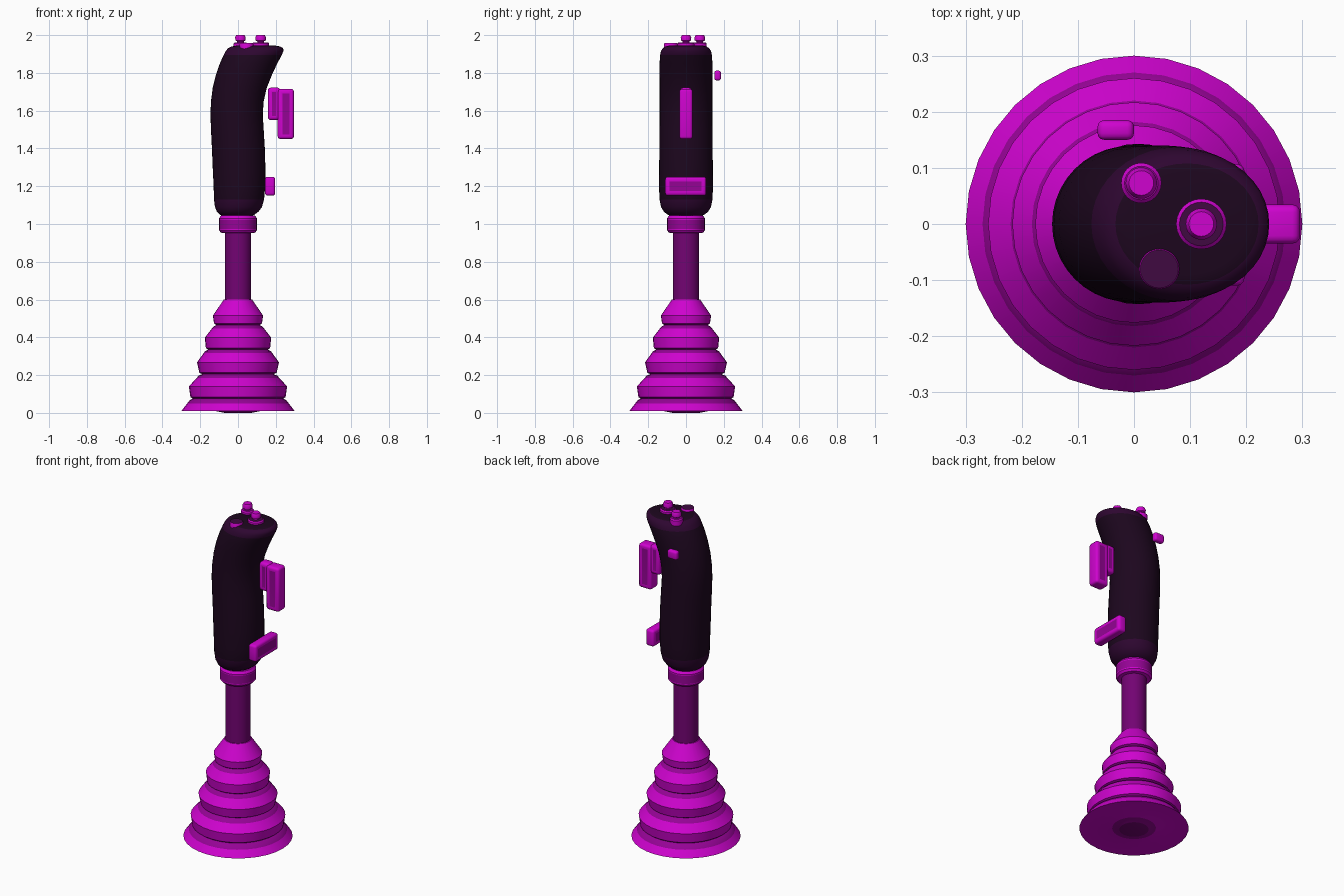
import bpy, bmesh, math
from mathutils import Vector

if "Cube" in bpy.data.objects:
    bpy.data.objects.remove(bpy.data.objects["Cube"])


def material(name, rgb):
    m = bpy.data.materials.new(name)
    m.diffuse_color = (*rgb, 1)
    m.use_nodes = True
    m.node_tree.nodes["Principled BSDF"].inputs["Base Color"].default_value = m.diffuse_color
    return m


MAGENTA = material("magenta", (0.62, 0.001, 0.62))
MID = material("mid magenta", (0.30, 0.001, 0.30))
PURPLE = material("deep purple", (0.17, 0.001, 0.17))
PLUM = material("dark plum", (0.05, 0.003, 0.053))
TINT = material("purple tint", (0.027, 0.002, 0.03))
BLACK = material("purple black", (0.012, 0.002, 0.013))


def finish(name, bm, mats, angle=35):
    bmesh.ops.recalc_face_normals(bm, faces=bm.faces[:])
    me = bpy.data.meshes.new(name)
    bm.to_mesh(me)
    bm.free()
    for m in mats:
        me.materials.append(m)
    ob = bpy.data.objects.new(name, me)
    bpy.context.collection.objects.link(ob)
    bpy.ops.object.select_all(action='DESELECT')
    ob.select_set(True)
    bpy.context.view_layer.objects.active = ob
    bpy.ops.object.shade_smooth_by_angle(angle=math.radians(angle))
    return ob


def loft(name, rings, mats, sides=32, angle=35, rule=lambda z, r: 0):
    """Capped stack of ellipses (z, centre x, centre y, half x, half y).
    rule(height, radius) at the middle of each band picks its material."""
    bm = bmesh.new()
    loops = []
    for z, cx, cy, rx, ry in rings:
        loops.append([bm.verts.new((cx + rx * math.cos(a), cy + ry * math.sin(a), z))
                      for a in (2 * math.pi * i / sides for i in range(sides))])
    for k, (lo, hi) in enumerate(zip(loops, loops[1:])):
        slot = rule((rings[k][0] + rings[k + 1][0]) / 2, (rings[k][3] + rings[k + 1][3]) / 2)
        for i in range(sides):
            j = (i + 1) % sides
            bm.faces.new((lo[i], lo[j], hi[j], hi[i])).material_index = slot
    for loop, z in ((loops[0][::-1], rings[0][0]), (loops[-1], rings[-1][0])):
        bm.faces.new(loop).material_index = rule(z, 0)
    return finish(name, bm, mats, angle)


def lathe(name, profile, mats, x=0, y=0, sides=32, rule=lambda z, r: 0):
    return loft(name, [(z, x, y, r, r) for r, z in profile], mats, sides, 35, rule)


def block(name, lo, hi, bevel, panel_axis=None, margin=0.01):
    """Rounded box; the two faces along panel_axis get a darker inset panel."""
    lo, hi = Vector(lo), Vector(hi)
    bm = bmesh.new()
    bmesh.ops.create_cube(bm, size=1)
    for v in bm.verts:
        v.co = Vector(c * s for c, s in zip(v.co, hi - lo)) + (lo + hi) / 2
    bmesh.ops.bevel(bm, geom=bm.edges[:], offset=bevel, segments=3,
                    profile=0.5, affect='EDGES')
    if panel_axis is not None:
        bm.normal_update()
        sides = [f for f in bm.faces if abs(f.normal[panel_axis]) > 0.999]
        bmesh.ops.inset_individual(bm, faces=sides, thickness=margin, depth=-0.001)
        for f in sides:
            f.material_index = 1
    return finish(name, bm, [MAGENTA, MID])


# Pleated boot with a flared skirt, darker in the creases and under the middle
creases = (0.068, 0.198, 0.328, 0.458)


def boot_colour(z, r):
    if z < 0.009:
        return 2 if r < 0.09 else 1
    return 1 if any(c - 0.018 < z < c + 0.014 for c in creases) else 0


lathe("bellows", [
    (0.07, 0.0), (0.08, 0.002), (0.12, 0.01), (0.30, 0.01), (0.27, 0.049),
    (0.255, 0.068), (0.24, 0.075), (0.252, 0.084), (0.26, 0.14), (0.22, 0.184),
    (0.208, 0.197), (0.19, 0.205), (0.205, 0.213), (0.217, 0.268),
    (0.182, 0.316), (0.174, 0.327), (0.158, 0.335), (0.17, 0.343),
    (0.176, 0.398), (0.138, 0.447), (0.13, 0.457), (0.115, 0.465),
    (0.127, 0.473), (0.133, 0.515), (0.075, 0.6)],
    [MAGENTA, MID, PURPLE], rule=boot_colour)

# Shaft and collar
lathe("shaft", [(0.07, 0.55), (0.07, 1.0)], [PURPLE])
lathe("collar", [(0.07, 0.952), (0.09, 0.954), (0.1, 0.966), (0.1, 0.974),
                 (0.1, 1.022), (0.1, 1.03), (0.09, 1.044), (0.07, 1.048)],
      [MAGENTA, MID], rule=lambda z, r: 1 if 0.98 < z < 1.01 else 0)

# Hand grip: height, left x, right x, half depth
grip = [
    (1.04, -0.07, 0.06, 0.07), (1.048, -0.095, 0.085, 0.095),
    (1.065, -0.112, 0.108, 0.117), (1.09, -0.122, 0.127, 0.132),
    (1.13, -0.127, 0.138, 0.14), (1.2, -0.129, 0.144, 0.143),
    (1.3, -0.134, 0.145, 0.142), (1.4, -0.138, 0.142, 0.141),
    (1.5, -0.143, 0.136, 0.14), (1.58, -0.146, 0.131, 0.139),
    (1.65, -0.143, 0.136, 0.139), (1.72, -0.134, 0.152, 0.139),
    (1.79, -0.117, 0.18, 0.14), (1.85, -0.096, 0.208, 0.14),
    (1.895, -0.076, 0.232, 0.137), (1.917, -0.064, 0.241, 0.132),
    (1.931, -0.052, 0.239, 0.122), (1.94, -0.033, 0.222, 0.108),
    (1.944, -0.01, 0.2, 0.092)]
loft("grip", [(z, (a + b) / 2, 0, (b - a) / 2, h) for z, a, b, h in grip],
     [BLACK, TINT], 40, 60,
     lambda z, r: 1 if z < 1.12 or 1.9 < z < 1.94 else 0)

# Thumb buttons on top of the grip: bright sides, darker recessed tops
for label, x, y, r, top in (("rear", 0.013, 0.073, 0.036, MID),
                            ("front", 0.12, 0.0, 0.045, PLUM)):
    lathe(label + "_button_base", [(r, 1.925), (r, 1.955), (r - 0.006, 1.962)],
          [MAGENTA, top], x, y, 24, lambda z, r: 1 if z > 1.96 else 0)
    lathe(label + "_button_cap", [(0.018, 1.955), (0.018, 1.967), (0.027, 1.972),
                                  (0.028, 1.988), (0.022, 2.0)], [MAGENTA], x, y, 24)
lathe("flat_button", [(0.036, 1.925), (0.036, 1.954), (0.034, 1.957)],
      [MAGENTA, PLUM], 0.045, -0.08, 24, lambda z, r: 1 if z > 1.956 else 0)

# Trigger, lower lever and side switch
block("trigger_mount", (0.158, -0.03, 1.55), (0.225, 0.03, 1.722), 0.016, 1)
block("trigger", (0.21, -0.035, 1.45), (0.296, 0.035, 1.715), 0.014, 1, 0.015)
block("lower_lever", (0.143, -0.11, 1.15), (0.197, 0.107, 1.25), 0.014, 0, 0.014)
block("side_switch", (-0.065, 0.15, 1.76), (0.0, 0.185, 1.812), 0.012)
